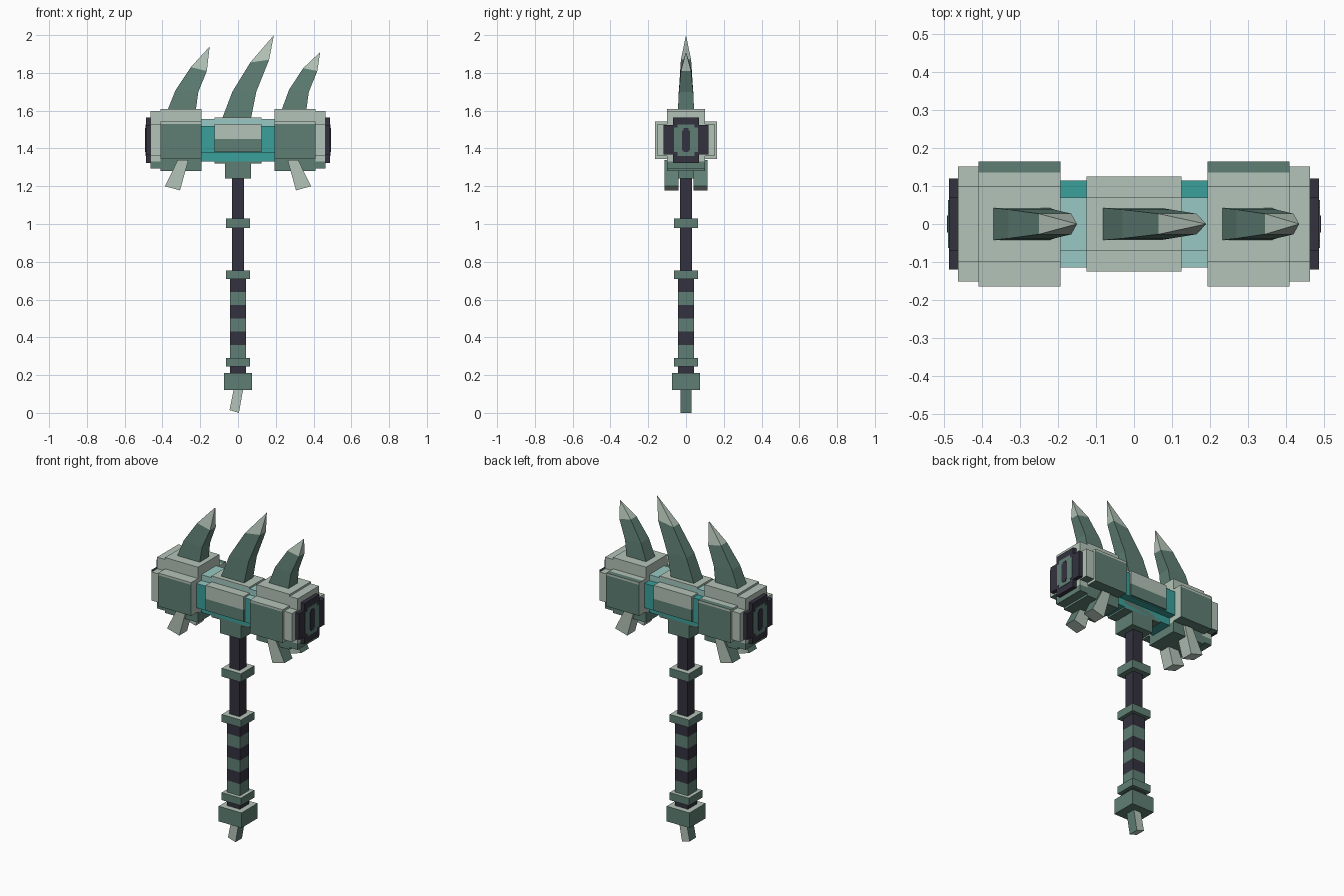
import bpy, bmesh
from mathutils import Vector

default = bpy.data.objects.get("Cube")
if default:
    bpy.data.objects.remove(default, do_unlink=True)


def material(name, hex_code):
    mat = bpy.data.materials.new(name)
    srgb = [int(hex_code[i:i + 2], 16) / 255 for i in (0, 2, 4)]
    rgba = [((c + 0.055) / 1.055) ** 2.4 for c in srgb] + [1]
    mat.use_nodes = True
    mat.diffuse_color = rgba
    mat.node_tree.nodes["Principled BSDF"].inputs["Base Color"].default_value = rgba
    return mat


LIGHT = material("pale sage", "B4C4B8")
GREEN = material("moss green", "5F7F74")
DARK = material("dark slate", "33323F")
TEAL = material("teal", "3BA09B")
PALE_TEAL = material("pale teal", "98C9C4")


def finish(name, bm, mats, rule=None, cuts=()):
    """Cut colour borders, colour faces by rule, and make the object."""
    for co, normal in cuts:
        geom = bm.verts[:] + bm.edges[:] + bm.faces[:]
        bmesh.ops.bisect_plane(bm, geom=geom, plane_co=co, plane_no=normal)
    bmesh.ops.recalc_face_normals(bm, faces=bm.faces[:])
    bm.normal_update()
    if rule:
        for f in bm.faces:
            f.material_index = int(rule(f.calc_center_median(), f.normal))
    mesh = bpy.data.meshes.new(name)
    bm.to_mesh(mesh)
    bm.free()
    for m in mats:
        mesh.materials.append(m)
    obj = bpy.data.objects.new(name, mesh)
    bpy.context.collection.objects.link(obj)
    return obj


def prism(name, profile, axis, lo, hi, mats, rule=None, cuts=()):
    """Extrude an (x or y, z) profile along the y or x axis."""
    bm = bmesh.new()
    place = (lambda u, z, d: (d, u, z)) if axis == "x" else (lambda u, z, d: (u, d, z))
    verts = [bm.verts.new(place(u, z, lo)) for u, z in profile]
    face = bm.faces.new(verts)
    ext = bmesh.ops.extrude_face_region(bm, geom=[face])
    moved = [g for g in ext["geom"] if isinstance(g, bmesh.types.BMVert)]
    bmesh.ops.translate(bm, verts=moved, vec=place(0, 0, hi - lo))
    return finish(name, bm, mats, rule, cuts)


def block(name, half, z0, z1, mats, rule=None):
    """Square block centred on the shaft."""
    profile = [(-half, z0), (half, z0), (half, z1), (-half, z1)]
    return prism(name, profile, "y", -half, half, mats, rule)


def cross(wide, narrow, z0, z1, z2, z3):
    """Plus-shaped outline: wide between z1 and z2, narrow from z0 to z3."""
    right = [(narrow, z0), (narrow, z1), (wide, z1), (wide, z2), (narrow, z2), (narrow, z3)]
    return right + [(-y, z) for y, z in reversed(right)]


def top_light(c, n):
    return n.z > 0.5


# Shaft and its fittings
block("shaft", 0.033, 0.70, 1.26, [DARK])
block("neck_block", 0.07, 1.24, 1.33, [GREEN, LIGHT], top_light)
for label, z0, z1 in (("upper", 0.98, 1.03), ("middle", 0.71, 0.755), ("lower", 0.245, 0.29)):
    block(label + "_ring", 0.063, z0, z1, [GREEN, LIGHT], top_light)

# Grip with wrapped bands
for i in range(6):
    z = 0.29 + 0.07 * i
    block("grip_band", 0.042, z, z + 0.07, [DARK if i % 2 else GREEN])
block("grip_end", 0.042, 0.20, 0.25, [DARK])

# Pommel and its slanted tip
block("pommel", 0.075, 0.12, 0.21, [GREEN, LIGHT], top_light)
prism("pommel_tip", [(-0.045, 0.015), (0.005, 0), (0.028, 0.13), (-0.022, 0.13)],
      "y", -0.03, 0.03, [LIGHT, GREEN], lambda c, n: abs(n.x) > 0.5)

# Head core
prism("head_core", cross(0.115, 0.07, 1.33, 1.375, 1.52, 1.555), "x", -0.2, 0.2,
      [TEAL, PALE_TEAL],
      lambda c, n: (n.z > 0.5 and c.y < 0.08) or (abs(n.y) > 0.5 and c.z > 1.52))

# Central band, pale above a line and green below
prism("head_band", cross(0.125, 0.07, 1.32, 1.38, 1.53, 1.565), "x", -0.125, 0.125,
      [GREEN, LIGHT], lambda c, n: n.z > 0.5 or (c.z > 1.45 and n.z > -0.5),
      [((0, 0, 1.45), (0, 0, 1))])


def collar_rule(c, n):
    if n.z > 0.5:
        return c.y < 0.135
    if abs(n.x) > 0.5:
        return c.z > 1.34
    return n.z > -0.5 and c.z > 1.53


for side, label in ((-1, "right"), (1, "left")):
    def span(a, b):
        return sorted((side * a, side * b))

    # Large collar, rim and dark striking face
    prism(label + "_collar", cross(0.165, 0.1, 1.28, 1.345, 1.543, 1.61), "x",
          *span(0.193, 0.41), [GREEN, LIGHT], collar_rule,
          [((0, 0.135, 0), (0, 1, 0)), ((0, 0, 1.53), (0, 0, 1)), ((0, 0, 1.34), (0, 0, 1))])
    prism(label + "_rim", cross(0.152, 0.1, 1.293, 1.36, 1.53, 1.598), "x",
          *span(0.40, 0.463), [GREEN, LIGHT], lambda c, n: n.z > -0.5 and c.z > 1.33,
          [((0, 0, 1.33), (0, 0, 1))])
    prism(label + "_striking_face", cross(0.12, 0.07, 1.322, 1.367, 1.523, 1.565), "x",
          *span(0.45, 0.487), [DARK])

    # Ring motif on the striking face
    prism(label + "_face_plate", cross(0.063, 0.045, 1.36, 1.38, 1.51, 1.528), "x",
          *span(0.484, 0.49), [GREEN])
    prism(label + "_face_slot", cross(0.022, 0.012, 1.38, 1.39, 1.495, 1.507), "x",
          *span(0.486, 0.492), [DARK])

    # Pair of claws under the collar
    claw = [(0.387, 1.20), (0.307, 1.178), (0.262, 1.34), (0.318, 1.34)]
    for end, y in (("front", -0.077), ("back", 0.077)):
        prism(f"{label}_{end}_claw", [(side * x, z) for x, z in claw], "y",
              y - 0.037, y + 0.037, [LIGHT, GREEN],
              lambda c, n: n.x * side > 0.5)


def spike(name, left, right, tip):
    """Curved square horn through three rings to a pale point."""
    bm = bmesh.new()
    rings = []
    for (xl, zl), (xr, zr), d in zip(left, right, (0.043, 0.038, 0.027)):
        corners = ((xl, -d, zl), (xr, -d, zr), (xr, d, zr), (xl, d, zl))
        rings.append([bm.verts.new(c) for c in corners])
    apex = bm.verts.new((tip[0], 0, tip[1]))
    bm.faces.new(rings[0])
    point_faces = []
    for i in range(4):
        j = (i + 1) % 4
        for a, b in zip(rings, rings[1:]):
            bm.faces.new((a[i], a[j], b[j], b[i]))
        point_faces.append(bm.faces.new((rings[2][i], rings[2][j], apex)))
    split = min(left[2][1], right[2][1])
    finish(name, bm, [GREEN, LIGHT], lambda c, n: c.z > split + 0.015)


# Horns along the top of the head
spike("right_spike", [(-0.378, 1.59), (-0.33, 1.71), (-0.25, 1.83)],
      [(-0.225, 1.59), (-0.21, 1.70), (-0.165, 1.81)], (-0.15, 1.94))
spike("centre_spike", [(-0.087, 1.55), (-0.03, 1.70), (0.065, 1.855)],
      [(0.067, 1.55), (0.097, 1.70), (0.165, 1.87)], (0.19, 2.0))
spike("left_spike", [(0.226, 1.59), (0.27, 1.71), (0.345, 1.825)],
      [(0.36, 1.59), (0.375, 1.70), (0.42, 1.81)], (0.435, 1.91))
